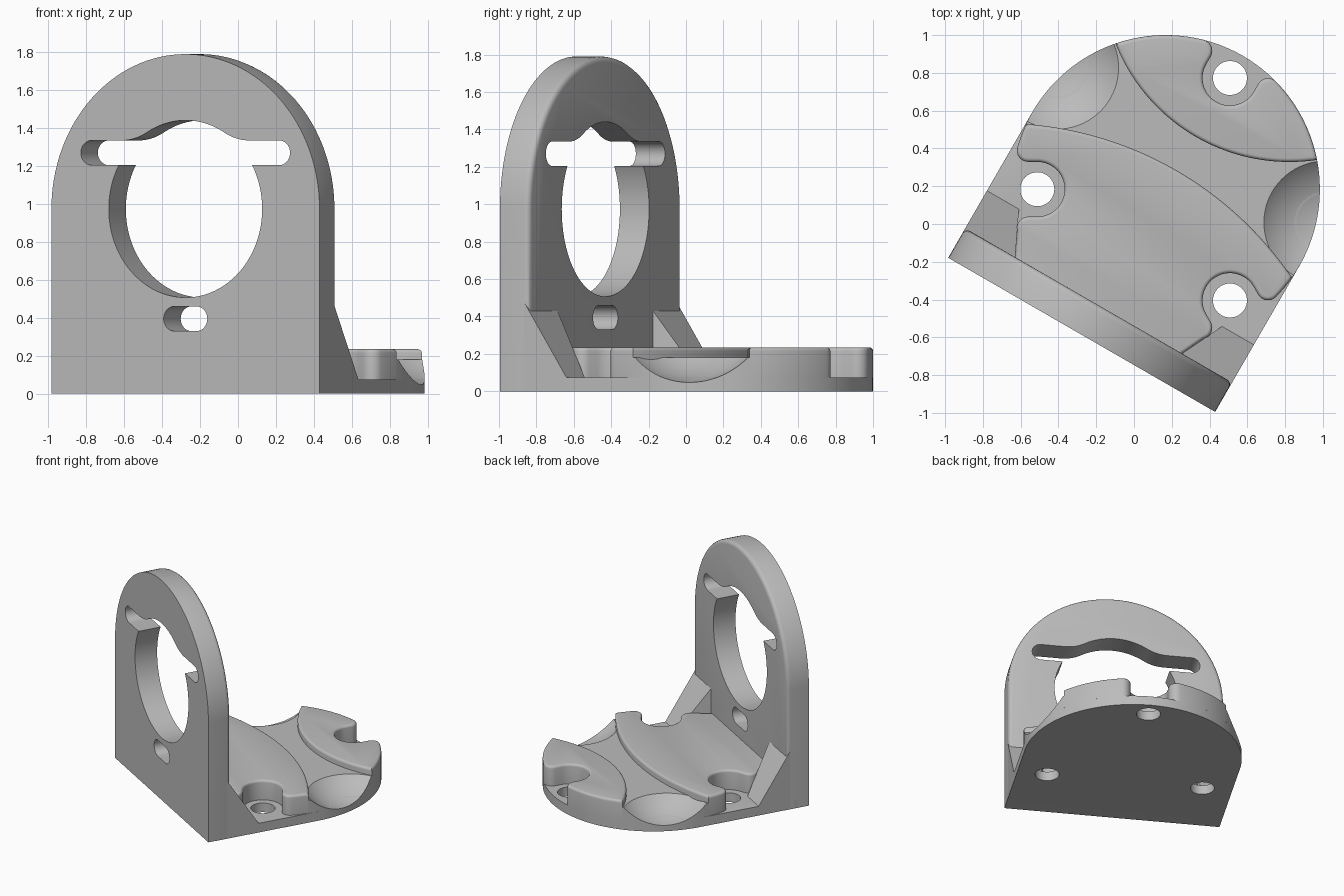
import bpy
import bmesh
from math import sin, cos, radians

ORIGIN, TURN = (0.168, 0.184, 0), radians(-30)
R = 0.816            # half width and rounding radius of the bracket
FRONT, BACK = -0.89, -0.71
FLOOR, VALLEY, TOP = 0.075, 0.18, 0.235
HUB = 0.974          # height of the big opening's centre

cube = bpy.data.objects.get("Cube")
if cube:
    bpy.data.objects.remove(cube, do_unlink=True)

grey = bpy.data.materials.new("plain grey")
grey.use_nodes = True
grey.diffuse_color = (0.5, 0.5, 0.5, 1)
grey.node_tree.nodes["Principled BSDF"].inputs["Base Color"].default_value = (0.5, 0.5, 0.5, 1)


def arc(cx, cy, r, start, end, steps=24):
    angles = [radians(start + (end - start) * i / steps) for i in range(steps + 1)]
    return [(cx + r * cos(a), cy + r * sin(a)) for a in angles]


def rotated(points, degrees):
    c, s = cos(radians(degrees)), sin(radians(degrees))
    return [(x * c - y * s, x * s + y * c) for x, y in points]


def finish(name, bm):
    bmesh.ops.recalc_face_normals(bm, faces=bm.faces[:])
    mesh = bpy.data.meshes.new(name)
    bm.to_mesh(mesh)
    bm.free()
    mesh.materials.append(grey)
    obj = bpy.data.objects.new(name, mesh)
    obj.location = ORIGIN
    obj.rotation_euler.z = TURN
    bpy.context.collection.objects.link(obj)
    return obj


def prism(name, outline, start, end, axis="z", round_edge=None, radius=0.02):
    """Extrude an outline along an axis; round the edges chosen by a rule."""
    place = {"x": lambda p, t: (t, p[0], p[1]),
             "y": lambda p, t: (p[0], t, p[1]),
             "z": lambda p, t: (p[0], p[1], t)}[axis]
    points = []
    for p in outline:
        near = [q for q in (points[-1:] + points[:1])
                if abs(p[0] - q[0]) + abs(p[1] - q[1]) < 0.004]
        if not near:
            points.append(p)
    bm = bmesh.new()
    low = [bm.verts.new(place(p, start)) for p in points]
    high = [bm.verts.new(place(p, end)) for p in points]
    bm.faces.new(low)
    bm.faces.new(high)
    for i in range(len(points)):
        j = (i + 1) % len(points)
        bm.faces.new((low[i], low[j], high[j], high[i]))
    bmesh.ops.recalc_face_normals(bm, faces=bm.faces[:])
    if round_edge:
        edges = [e for e in bm.edges if all(round_edge(v.co) for v in e.verts)]
        bmesh.ops.bevel(bm, geom=edges, offset=radius, segments=4, profile=0.5,
                        affect="EDGES", clamp_overlap=False)
    return finish(name, bm)


def ball(side):
    bm = bmesh.new()
    bmesh.ops.create_uvsphere(bm, u_segments=72, v_segments=48, radius=0.46)
    bmesh.ops.translate(bm, verts=bm.verts[:], vec=(side * 0.82, 0.27, 0.505))
    return finish("dish_cutter", bm)


def cut(obj, cutters):
    bpy.context.view_layer.objects.active = obj
    for cutter in cutters:
        cutter.hide_render = True
        mod = obj.modifiers.new("cut", "BOOLEAN")
        mod.operation = "DIFFERENCE"
        mod.solver = "EXACT"
        mod.object = cutter
        bpy.ops.object.modifier_apply(modifier=mod.name)


# Upright plate, rounded along its back rim
plate_outline = [(-R, 0), (R, 0)] + arc(0, HUB, R, 0, 180, 64)
plate = prism("upright_plate", plate_outline, FRONT, BACK, "y",
              lambda co: co.y > BACK - 0.001, 0.03)

# Big round opening with side slots blended into its crown
opening = (arc(0, HUB, 0.467, 150.35, 389.65, 64)
           + arc(0.572, 1.27, 0.065, -90, 90, 16)
           + arc(0.389, 1.635, 0.3, -90, -120.5, 10)
           + arc(0, HUB, 0.467, 59.5, 120.5, 20)
           + arc(-0.389, 1.635, 0.3, -59.5, -90, 10)
           + arc(-0.572, 1.27, 0.065, 90, 270, 16))
small_slot = arc(0.068, 0.395, 0.065, -90, 90, 16) + arc(-0.068, 0.395, 0.065, 90, 270, 16)
plate_cutters = [prism("opening_cutter", opening, -1.1, -0.5, "y"),
                 prism("slot_cutter", small_slot, -1.1, -0.5, "y")]
cut(plate, plate_cutters)

# Base slab with three screw holes and two scooped dishes
base = prism("base_slab", [(-R, -0.8), (R, -0.8)] + arc(0, 0, R, 0, 180, 64), 0, FLOOR)
holes = [prism("hole_cutter", rotated(arc(0, 0.68, 0.09, 0, 352.5, 47), turn), -0.1, 0.3)
         for turn in (0, 120, -120)]
dishes = [ball(-1), ball(1)]
cut(base, holes + dishes)

# Curved valley crossing the base
lower_arc = arc(0, -1.755, 1.87, 64.23, 115.77, 40)
upper_arc = arc(0, 1.31, 0.99, -128.5, -51.5, 40)
valley = prism("valley_floor",
               lower_arc[::-1] + arc(0, 0, R, -5, 40.97) + upper_arc[::-1]
               + arc(0, 0, R, 139.03, 185), FLOOR, VALLEY)
cut(valley, dishes)

# Raised pads with keyhole pockets around the screw holes
keyhole = (arc(0.205, 0.728, 0.06, 74.27, 180, 8)
           + arc(0, 0.68, 0.145, 0, -180, 28)
           + arc(-0.205, 0.728, 0.06, 0, 105.73, 8))


def on_top(co):
    return co.z > TOP - 0.001


rear_pad = prism("rear_pad",
                 upper_arc + arc(0, 0, R, 40.97, 74.27, 12) + keyhole
                 + arc(0, 0, R, 105.73, 139.03, 12), FLOOR, TOP, "z", on_top)
front_pad = prism("front_pad",
                  [(-0.48, -0.8), (0.48, -0.8), (0.51, BACK)] + rotated(keyhole, -120)
                  + arc(0, 0, R, -14.27, -5, 4) + lower_arc
                  + arc(0, 0, R, 185, 194.27, 4) + rotated(keyhole, 120)
                  + [(-0.51, BACK)], FLOOR, TOP, "z", on_top)

# Sloped gussets bracing the plate, with slanted inner walls
ramp = [(-0.76, 0.02), (-0.48, 0.02), (-0.48, FLOOR), (-0.74, 0.475), (-0.76, 0.475)]
gussets = []
for side, label in ((-1, "right"), (1, "left")):
    gusset = prism(label + "_gusset", ramp, side * 0.5, side * R, "x")
    for v in gusset.data.vertices:
        if abs(v.co.x) < 0.6:
            v.co.x = side * (0.51 + 0.48 * (v.co.y - BACK))
    gussets.append(gusset)

# Remove the cutters and shade the curved faces smoothly
for helper in plate_cutters + holes + dishes:
    bpy.data.objects.remove(helper, do_unlink=True)
for obj in [plate, base, valley, rear_pad, front_pad] + gussets:
    bpy.ops.object.select_all(action="DESELECT")
    obj.select_set(True)
    bpy.context.view_layer.objects.active = obj
    bpy.ops.object.shade_smooth_by_angle(angle=radians(30))
